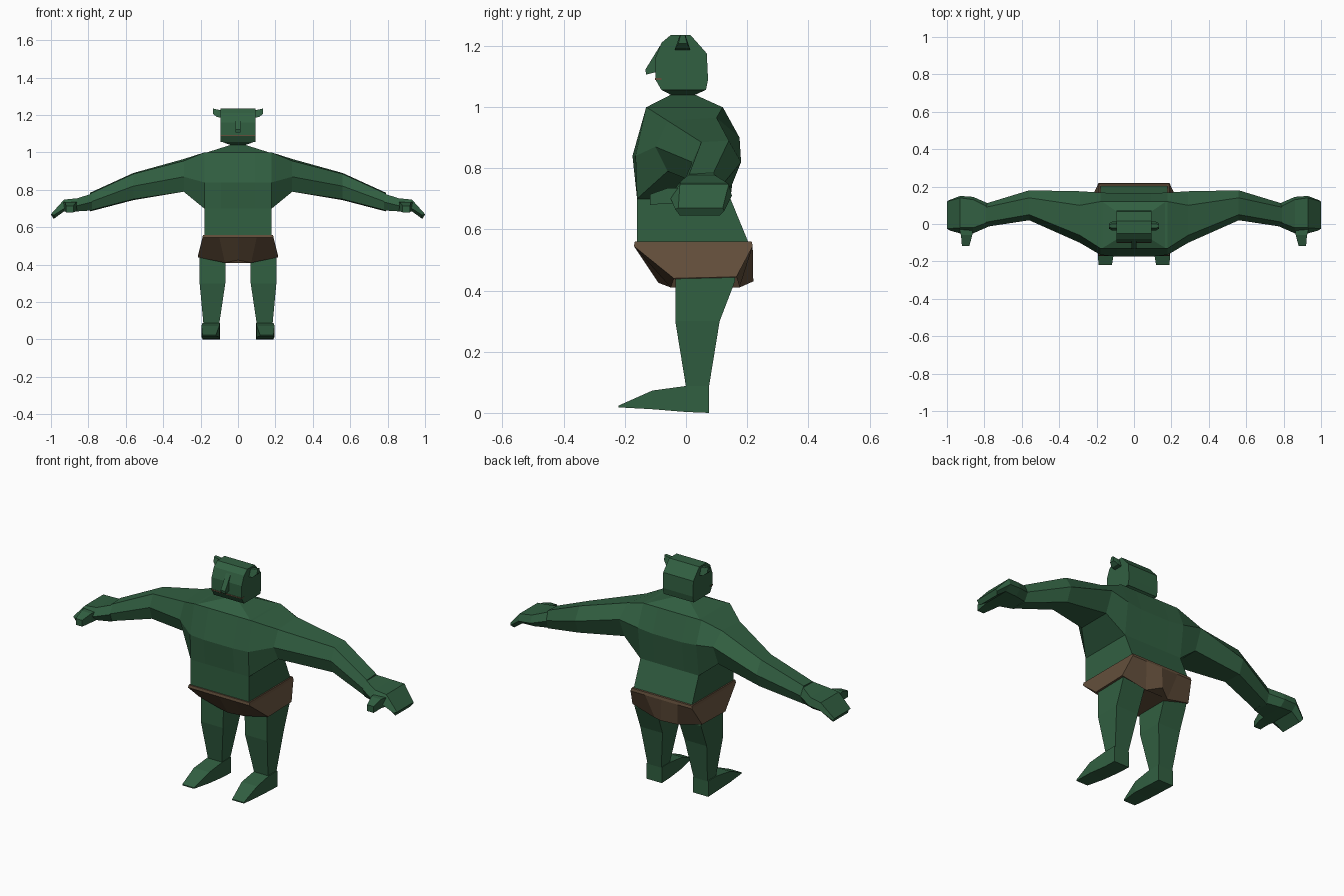
import bpy, bmesh


def material(name, rgb):
    m = bpy.data.materials.new(name)
    m.diffuse_color = (*rgb, 1)
    return m


GREEN = material("green skin", (0.031, 0.115, 0.053))
BROWN = material("brown cloth", (0.125, 0.078, 0.044))


def loft(name, rings, mat=GREEN, mirror=False, caps=(True, True)):
    """Bridge matching rings of points; optionally mirror across x = 0."""
    bm = bmesh.new()
    rows = [[bm.verts.new(p) for p in ring] for ring in rings]
    n = len(rows[0])
    for a, b in zip(rows, rows[1:]):
        for i in range(n):
            j = (i + 1) % n
            bm.faces.new((a[i], a[j], b[j], b[i]))
    if caps[0]:
        bm.faces.new(rows[0][::-1])
    if caps[1]:
        bm.faces.new(rows[-1])
    if mirror:
        copy = bmesh.ops.duplicate(bm, geom=bm.verts[:] + bm.edges[:] + bm.faces[:])
        verts = [v for v in copy["geom"] if isinstance(v, bmesh.types.BMVert)]
        for v in verts:
            v.co.x *= -1
        bmesh.ops.remove_doubles(bm, verts=bm.verts[:], dist=0.0005)
    bmesh.ops.recalc_face_normals(bm, faces=bm.faces[:])
    me = bpy.data.meshes.new(name)
    bm.to_mesh(me)
    bm.free()
    me.materials.append(mat)
    ob = bpy.data.objects.new(name, me)
    bpy.context.collection.objects.link(ob)
    return ob


def xring(x, yz):
    return [(x, y, z) for y, z in yz]


def rect(z, x0, x1, y0, y1):
    return [(x0, y0, z), (x1, y0, z), (x1, y1, z), (x0, y1, z)]


def yrect(y, x0, x1, z0, z1):
    return [(x0, y, z0), (x1, y, z0), (x1, y, z1), (x0, y, z1)]


# chest and arms, one continuous loft outward from the middle
chest = [(-.16, .70), (-.175, .84), (-.13, 1.0), (.12, 1.0), (.165, .87), (.145, .70)]
loft("chest_and_arms", [
    xring(0, chest),
    xring(.09, chest),
    xring(.18, [(-.16, .70), (-.165, .84), (-.13, 1.0), (.12, 1.0), (.168, .88), (.145, .70)]),
    xring(.29, [(-.06, .79), (-.10, .87), (-.06, .955), (.10, .965), (.175, .90), (.13, .79)]),
    xring(.56, [(.04, .75), (.02, .82), (.05, .885), (.14, .89), (.18, .82), (.15, .745)]),
    xring(.79, [(.0, .69), (-.015, .735), (.01, .78), (.09, .785), (.11, .735), (.09, .685)]),
], mirror=True, caps=(False, True))

# waist and sloping shoulder top
loft("waist", [rect(.55, -.18, .18, -.16, .207), rect(.701, -.18, .18, -.16, .145)])
loft("shoulder_top", [rect(.999, -.17, .17, -.13, .12), rect(1.04, -.04, .04, -.05, .03)])

# hands curl downward to the fingertips
loft("hands", [
    xring(.78, [(.0, .69), (-.015, .735), (.01, .78), (.09, .78), (.11, .735), (.09, .69)]),
    xring(.86, [(-.02, .685), (-.05, .715), (-.02, .755), (.13, .755), (.145, .715), (.11, .685)]),
    xring(.93, [(-.02, .685), (-.05, .70), (-.02, .748), (.14, .748), (.15, .71), (.115, .685)]),
    [(.985, -.02, .645), (.985, -.035, .665), (1, -.025, .67),
     (1, .12, .67), (.995, .125, .66), (.985, .11, .645)],
], mirror=True)
loft("thumbs", [yrect(-.02, .86, .935, .685, .735), yrect(-.06, .865, .925, .685, .735),
                yrect(-.117, .88, .92, .68, .715)], mirror=True)

# neck and head
loft("neck", [rect(1.03, -.04, .04, -.05, .03), rect(1.04, -.04, .04, -.05, .03),
              rect(1.056, -.085, .085, -.08, .065)])
profile = [(-.08, 1.055), (.065, 1.055), (.072, 1.09), (.068, 1.175),
           (.015, 1.235), (-.05, 1.235), (-.08, 1.21), (-.10, 1.16), (-.10, 1.09)]
loft("head", [xring(-.093, profile), xring(.093, profile)])
loft("mouth", [rect(1.088, -.094, .094, -.102, -.08), rect(1.094, -.094, .094, -.102, -.08)], BROWN)

# nose is a wedge hanging off the brow
nose = [(-.085, 1.20), (-.133, 1.122), (-.13, 1.106), (-.095, 1.115)]
loft("nose", [xring(-.014, nose), xring(.014, nose)])

# small ears near the crown
loft("ears", [
    xring(.085, [(-.036, 1.185), (.013, 1.185), (.0, 1.225), (-.022, 1.225)]),
    xring(.115, [(-.036, 1.19), (.013, 1.19), (.0, 1.23), (-.022, 1.23)]),
    xring(.134, [(-.025, 1.208), (.003, 1.208), (-.003, 1.235), (-.018, 1.235)]),
], mirror=True)

# loincloth flares at the hips and dips front and back
half = [(0, -.09, .425), (.07, -.05, .41), (.215, -.04, .44),
        (.215, .165, .445), (.07, .175, .41), (0, .22, .43)]
hem = half + [(-x, y, z) for x, y, z in half[-2:0:-1]]
top = [(0, -.17), (.10, -.17), (.19, -.17), (.19, .218), (.10, .218), (0, .218)]
top += [(-x, y) for x, y in top[-2:0:-1]]
loft("loincloth", [hem, [(x, y, .545) for x, y in top],
                   [(x * .985, y * .985, .56) for x, y in top]], BROWN)

# legs and feet
loft("legs", [rect(.48, .065, .205, -.035, .16), rect(.43, .065, .205, -.035, .16),
              rect(.30, .068, .205, -.035, .11), rect(.085, .10, .185, 0, .075)], mirror=True)
loft("feet", [
    yrect(.075, .097, .19, 0, .088),
    yrect(.0, .097, .19, .003, .088),
    yrect(-.11, .10, .195, .012, .073),
    yrect(-.22, .118, .19, .018, .024),
], mirror=True)
